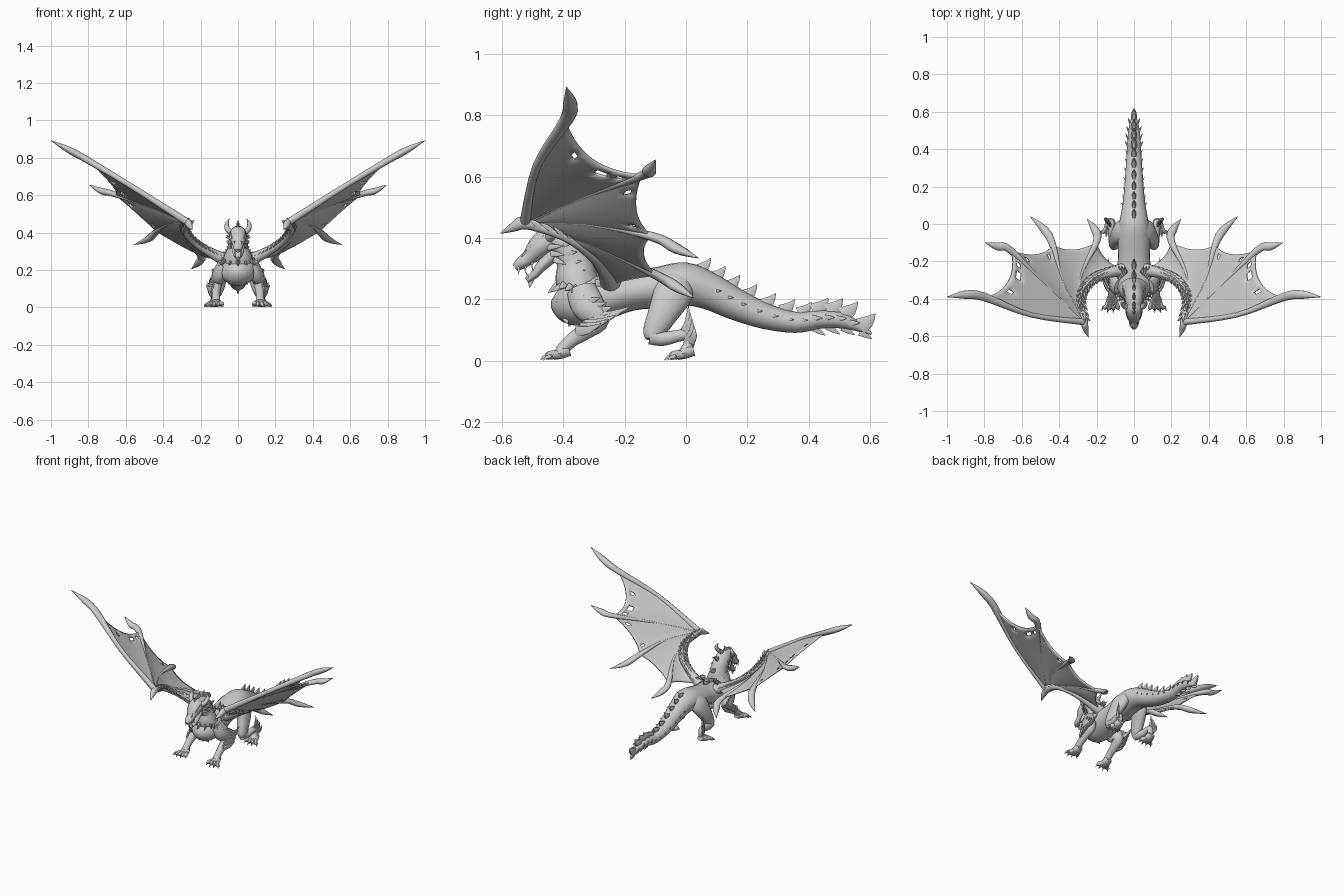
import bpy, bmesh, math
from mathutils import Vector as V

X, Z = V((1, 0, 0)), V((0, 0, 1))


def sample(pts, sub=4):
    """Catmull-Rom through tuples of any length."""
    out, last = [], len(pts) - 1
    for i in range(last):
        a, b, c, d = (pts[max(0, min(last, j))] for j in (i - 1, i, i + 1, i + 2))
        for k in range(sub):
            t = k / sub
            out.append(tuple(q + .5 * t * (r - p + t * (2 * p - 5 * q + 4 * r - s + t * (3 * (q - r) + s - p)))
                             for p, q, r, s in zip(a, b, c, d)))
    return out + [tuple(pts[-1])]


def tube(bm, pts, side=X, n=14, sub=4):
    """Sweep an ellipse along (x, y, z, half width, half height) points."""
    path = sample(pts, sub)
    rings = []
    for i, p in enumerate(path):
        t = (V(path[min(i + 1, len(path) - 1)][:3]) - V(path[max(i - 1, 0)][:3])).normalized()
        s = (side - t * side.dot(t)).normalized()
        u = t.cross(s)
        w, h = max(p[3], .001), max(p[4], .001)
        rings.append([bm.verts.new(V(p[:3]) + s * w * math.cos(a) + u * h * math.sin(a))
                      for a in (k * 2 * math.pi / n for k in range(n))])
    for r, q in zip(rings, rings[1:]):
        for k in range(n):
            bm.faces.new((r[k], r[(k + 1) % n], q[(k + 1) % n], q[k]))
    bm.faces.new(rings[0])
    bm.faces.new(rings[-1])


def spike(bm, base, tip, r, bend=(0, 0, 0), flat=.55):
    b, t = V(base), V(tip)
    m = (b + t) / 2 + V(bend)
    side = Z if abs((t - b).normalized().x) > .8 else X
    tube(bm, [(*b, r * flat, r), (*m, r * .42, r * .7), (*t, .001, .001)], side, 6, 2)


def finish(name, bm, mirror=False, thick=0):
    bmesh.ops.recalc_face_normals(bm, faces=bm.faces)
    me = bpy.data.meshes.new(name)
    bm.to_mesh(me)
    bm.free()
    me.shade_smooth()
    me.set_sharp_from_angle(angle=.8)
    ob = bpy.data.objects.new(name, me)
    bpy.context.collection.objects.link(ob)
    if thick:
        m = ob.modifiers.new("thickness", 'SOLIDIFY')
        m.thickness, m.offset = thick, 0
    if mirror:
        ob.modifiers.new("mirror", 'MIRROR').use_mirror_merge = False


def mid(rows):
    return [(0, *r) for r in rows]


# torso and tail, then neck: (y, z, half width, half height)
torso = mid([(-.425, .22, .025, .03), (-.405, .21, .065, .065), (-.36, .2, .095, .085), (-.28, .205, .098, .075),
             (-.18, .225, .085, .062), (-.08, .24, .088, .068), (0, .25, .08, .07), (.08, .225, .065, .06),
             (.16, .185, .055, .052), (.26, .145, .047, .042), (.36, .125, .04, .034), (.44, .135, .036, .03),
             (.52, .128, .027, .024), (.605, .088, .004, .004)])
bm = bmesh.new()
tube(bm, torso, n=24)
finish("body_and_tail", bm)

neck = mid([(-.47, .385, .03, .03), (-.43, .395, .042, .042), (-.39, .375, .05, .052), (-.362, .32, .056, .06),
            (-.355, .26, .078, .07), (-.33, .2, .08, .065)])
bm = bmesh.new()
tube(bm, neck, n=20)
finish("neck", bm)

# head: skull with snout, lower jaw
bm = bmesh.new()
tube(bm, mid([(-.41, .395, .025, .025), (-.445, .395, .044, .042), (-.48, .37, .044, .038), (-.512, .337, .03, .025),
              (-.54, .317, .024, .02), (-.558, .303, .012, .012)]), n=16)
finish("skull", bm)
bm = bmesh.new()
tube(bm, mid([(-.43, .35, .035, .025), (-.47, .31, .033, .019), (-.495, .28, .025, .014), (-.52, .262, .012, .009)]))
spike(bm, (0, -.505, .27), (0, -.51, .238), .012)
finish("jaw", bm)

# horns, brows, cheek frill and teeth
bm = bmesh.new()
tube(bm, [(.025, -.45, .395, .016, .016), (.054, -.435, .415, .015, .015), (.06, -.415, .445, .011, .011),
          (.046, -.42, .475, .001, .001)], n=8)
for i in range(3):
    spike(bm, (.035, -.45 + .01 * i, .37 - .02 * i), (.066 - .006 * i, -.4 + .004 * i, .375 - .03 * i), .012)
spike(bm, (.03, -.5, .365), (.04, -.465, .41), .014)
spike(bm, (.015, -.53, .335), (.018, -.52, .362), .01)
for i in range(3):
    spike(bm, (.016, -.545 + .022 * i, .305 + .01 * i), (.016, -.547 + .022 * i, .282 + .01 * i), .005)
    spike(bm, (.014, -.515 + .02 * i, .27 + .015 * i), (.014, -.523 + .02 * i, .292 + .015 * i), .004)
finish("horns_and_teeth", bm, True)

# spines along the tail, nape and chest
bm = bmesh.new()
for i, (x, y, z, w, h) in enumerate(sample(torso, 5)):
    if i % 3 == 0 and (.02 < y < .59 or y > -.33 and y < -.2):
        big = 1.35 if y > .4 else 1.1
        spike(bm, (0, y - .01, z + h * .85), (0, y + .03 * big, z + h + .03 * big), .023 * big, (0, .004, -.004))
        if y > .42:
            spike(bm, (0, y - .01, z - h * .8), (0, y + .03, z - h - .02), .014)
for x, y, z, w, h in sample(neck, 3)[1:-3:2]:
    t = V((0, y + .42, z - .3)).normalized()
    spike(bm, V((0, y, z)) + t * h * .8, V((0, y + .02, z)) + t * (h + .03), .018)
spike(bm, (0, -.455, .42), (0, -.435, .455), .018)
for i in range(4):
    spike(bm, (0, -.41 + .015 * i, .25 - .035 * i), (0, -.45 + .022 * i, .222 - .037 * i), .018, flat=1)
finish("spines", bm)

# side rows on the tail, shoulder collar and chest
bm = bmesh.new()
for i, (x, y, z, w, h) in enumerate(sample(torso, 4)):
    if i % 2 and .06 < y < .58:
        r = .7 if y < .4 else 1.1
        spike(bm, (w * .85, y - .008, z + .2 * h), (w + .01 * r, y + .022 * r, z + .2 * h), .01 * r)
for i in range(5):
    spike(bm, (.075 - .008 * i, -.29 + .008 * i, .25 + .012 * i), (.115 - .016 * i, -.225, .272 + .013 * i), .018)
    spike(bm, (.07 + .006 * i, -.395 + .02 * i, .25 - .006 * i), (.085 + .01 * i, -.415 + .02 * i, .235 - .006 * i), .014)
for i in range(4):
    spike(bm, (.035, -.395, .25 - .035 * i), (.05, -.44 + .018 * i, .225 - .035 * i), .014)
    spike(bm, (.045, -.4 + .012 * i, .38 - .03 * i), (.062, -.37 + .014 * i, .385 - .03 * i), .011)
finish("side_spikes", bm, True)


def foot(bm, x, y):
    tube(bm, [(x, y + .03, .035, .02, .02), (x, y, .025, .032, .02), (x, y - .025, .014, .026, .013)], n=10)
    for k in range(4):
        s = k - 1.5
        tx, ty = x + .008 + s * .026, y - .05 + abs(s) * .01
        tube(bm, [(x + s * .012, y - .005, .02, .013, .014), (x + s * .021, y - .035, .018, .012, .014),
                  (tx, ty, .01, .008, .009)], n=8, sub=3)
        spike(bm, (tx, ty + .004, .013), (tx + s * .005, ty - .02, .002), .009, (0, 0, .005))


# front legs with elbow fins
bm = bmesh.new()
tube(bm, [(.07, -.34, .23, .04, .05), (.098, -.32, .18, .038, .055), (.112, -.285, .135, .031, .038),
          (.116, -.325, .1, .026, .03), (.118, -.375, .065, .022, .023), (.118, -.41, .03, .024, .02)])
foot(bm, .118, -.41)
for i in range(5):
    spike(bm, (.122 + .003 * i, -.3 - .014 * i, .14 - .011 * i),
          (.138 + .008 * i, -.18 - .024 * i, .178 - .014 * i), .02, (.006, 0, -.008))
for i in range(3):
    spike(bm, (.12, -.33 + .02 * i, .19 - .015 * i), (.14, -.28 + .02 * i, .205 - .015 * i), .016)
finish("front_legs", bm, True)

# hind legs with heel fins
bm = bmesh.new()
tube(bm, [(.045, -.02, .27, .028, .045), (.073, -.04, .225, .038, .064), (.094, -.075, .155, .036, .05),
          (.106, -.105, .095, .029, .036), (.112, -.11, .07, .02, .022)], n=18)
tube(bm, [(.11, -.115, .08, .024, .028), (.114, -.075, .072, .023, .024), (.12, -.03, .08, .02, .02),
          (.122, .003, .085, .019, .019), (.124, .01, .055, .018, .018), (.126, -.003, .03, .022, .02)])
foot(bm, .126, -.005)
for i in range(4):
    spike(bm, (.125 + .005 * i, -.01 + .008 * i, .085 - .008 * i),
          (.13 + .01 * i, .008 + .006 * i, .18 - .022 * i), .016, (.004, .006, -.006))
finish("hind_legs", bm, True)

# wing bones: wrist to membrane edge to claw tip
wrist = (.262, -.525, .45)
fingers = [[wrist, (.55, -.487, .635), (.8, -.39, .785), (.9, -.378, .84), (1, -.39, .892)],
           [wrist, (.465, -.33, .535), (.66, -.14, .605), (.73, -.12, .622), (.795, -.1, .655)],
           [wrist, (.375, -.32, .445), (.435, -.11, .405), (.48, -.03, .365), (.555, .04, .335)],
           [wrist, (.29, -.3, .375), (.2, -.095, .278), (.21, -.03, .24), (.25, .025, .205)]]
arm = [wrist, (.285, -.4, .41), (.235, -.31, .35), (.15, -.265, .295), (.06, -.245, .25)]
bm = bmesh.new()
for k, f in enumerate(fingers):
    radii = (.02, .015, .018, .018, .001) if k == 0 else (.008, .006, .015, .017, .001)
    tube(bm, [(*p, r, r * (.9 if i < 2 else 1.3)) for i, (p, r) in enumerate(zip(f, radii))], Z, 10)
finish("wing_fingers", bm, True)

# wing arm with overlapping scales and wrist claw
bm = bmesh.new()
tube(bm, [(*p, r, r) for p, r in zip(arm, (.018, .018, .02, .026, .036))], Z, 12)
path = sample(arm, 4)
for a, b in zip(path[1:], path[:-1]):
    a, b = V(a), V(b)
    out = (a - b).normalized().cross(Z).normalized()
    for s in (-1, 1):
        spike(bm, a + out * s * .012 + Z * .008, b + out * s * .03 + Z * .014, .016)
    spike(bm, a + Z * .012, b + Z * .03, .015)
tube(bm, [(.275, -.47, .442, .02, .02), (.265, -.53, .45, .022, .02), (.258, -.565, .435, .015, .015),
          (.243, -.606, .415, .001, .001)], Z, 10)
finish("wing_arms", bm, True)

# wing membranes, scalloped between the bones, with torn holes near the edge
N, M = 16, 14
curves = [sample(f[:3], 8) for f in fingers] + [sample(arm, 4)]


def at(c, s):
    i = min(int(s), N - 1)
    return V(c[i]).lerp(V(c[i + 1]), s - i)


bm = bmesh.new()
holes = {(0, 14, 9), (0, 14, 10), (0, 14, 12), (0, 14, 4), (1, 14, 2), (1, 14, 11)}
for k, depth in enumerate((.17, .13, .12, .1)):
    grid = []
    for i in range(N + 1):
        row = []
        for j in range(M + 1):
            t = j / M
            arc = 4 * t * (1 - t)
            s = i * (1 - depth * arc ** .6)
            p = at(curves[k], s).lerp(at(curves[k + 1], s), t)
            p.z -= .012 * arc * i / N
            row.append(bm.verts.new(p))
        grid.append(row)
    for i in range(N):
        for j in range(M):
            if (k, i, j) not in holes:
                bm.faces.new((grid[i][j], grid[i + 1][j], grid[i + 1][j + 1], grid[i][j + 1]))
bmesh.ops.remove_doubles(bm, verts=bm.verts, dist=.0005)
finish("wing_membranes", bm, True, .009)
